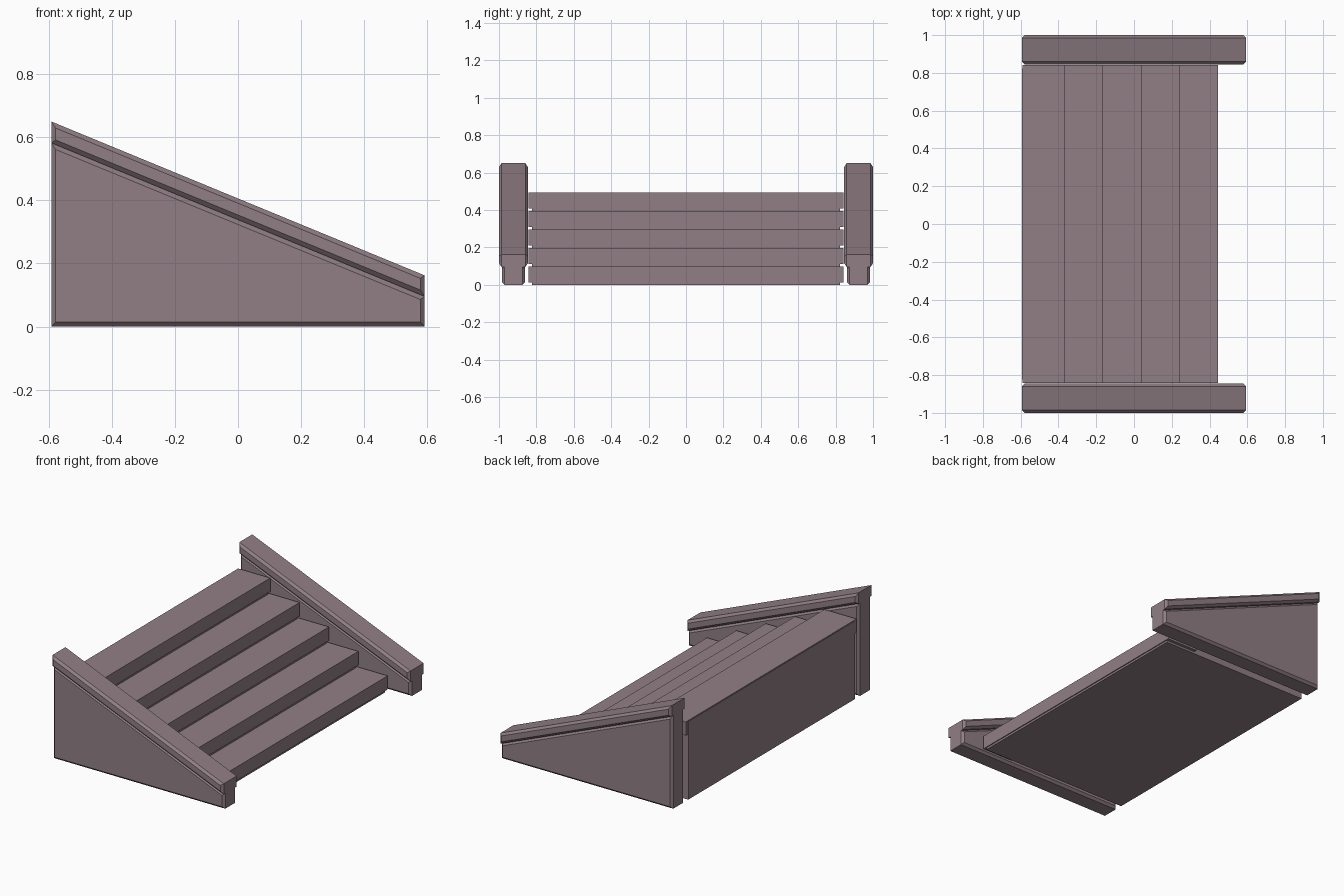
import bpy, bmesh

if "Cube" in bpy.data.objects:
    bpy.data.objects.remove(bpy.data.objects["Cube"])

# one flat stone colour
stone = bpy.data.materials.new("mauve_stone")
stone.diffuse_color = (0.283, 0.212, 0.235, 1)
stone.use_nodes = True
stone.node_tree.nodes["Principled BSDF"].inputs["Base Color"].default_value = stone.diffuse_color


def prism(name, profile, y0, y1, bevel=0.0):
    """Extrude an x/z profile from y0 to y1, chamfering the rims of both end faces."""
    bm = bmesh.new()
    face = bm.faces.new([bm.verts.new((x, y0, z)) for x, z in profile])
    ext = bmesh.ops.extrude_face_region(bm, geom=[face])
    verts = [v for v in ext["geom"] if isinstance(v, bmesh.types.BMVert)]
    bmesh.ops.translate(bm, verts=verts, vec=(0, y1 - y0, 0))
    bmesh.ops.recalc_face_normals(bm, faces=bm.faces[:])
    if bevel:
        rims = [e for e in bm.edges if abs(e.verts[0].co.y - e.verts[1].co.y) < 1e-6]
        bmesh.ops.bevel(bm, geom=rims, offset=bevel, segments=1, affect='EDGES',
                        profile=0.5, clamp_overlap=True)
    bmesh.ops.recalc_face_normals(bm, faces=bm.faces[:])
    mesh = bpy.data.meshes.new(name)
    bm.to_mesh(mesh)
    bm.free()
    mesh.materials.append(stone)
    obj = bpy.data.objects.new(name, mesh)
    bpy.context.collection.objects.link(obj)
    return obj


# sloping side walls with a wider coping on top
L, R = -0.592, 0.592
wall = [(L, 0), (R, 0), (R, 0.095), (L, 0.582)]
coping = [(L, 0.582), (R, 0.095), (R, 0.162), (L, 0.65)]
for side, s in (("front", -1), ("back", 1)):
    prism(side + "_wall", wall, *sorted((s * 0.86, s * 0.985)), 0.014)
    prism(side + "_coping", coping, *sorted((s * 0.845, s * 1.0)), 0.014)

# stepped core, slightly narrower and recessed behind the step blocks
STEPS, RISE, RUN, FRONT = 5, 0.0985, 0.203, 0.445
core = [(L, 0)]
for i in range(STEPS):
    x = FRONT - i * RUN - 0.006
    core += [(x, i * RISE), (x, (i + 1) * RISE - 0.005)]
core.append((L, STEPS * RISE - 0.005))
prism("stair_core", core, -0.823, 0.823)

# step blocks
for i in range(STEPS):
    x1 = FRONT - i * RUN
    x0 = L + 0.003 if i == STEPS - 1 else x1 - 0.215
    z0, z1 = i * RISE + 0.013, (i + 1) * RISE
    prism("step_%d" % (i + 1), [(x0, z0), (x1, z0), (x1, z1), (x0, z1)], -0.843, 0.843)
